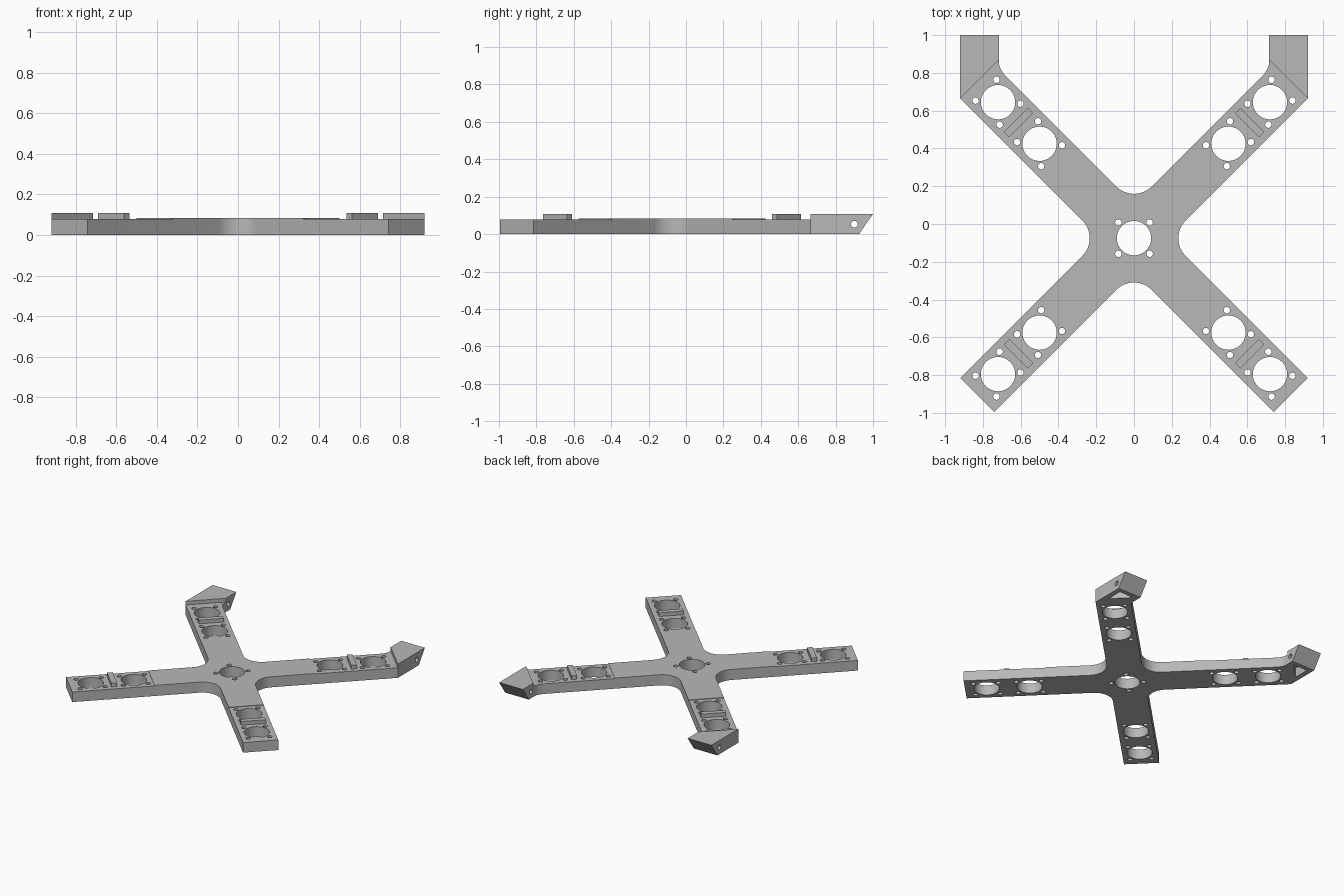
import bpy, bmesh, math
from mathutils import Matrix, Vector

cube = bpy.data.objects.get("Cube")
if cube:
    bpy.data.objects.remove(cube, do_unlink=True)

GREY = (0.48, 0.48, 0.48, 1)
grey = bpy.data.materials.new("light_grey")
grey.use_nodes = True
grey.diffuse_color = GREY
grey.node_tree.nodes["Principled BSDF"].inputs["Base Color"].default_value = GREY

HUB = Matrix.Translation((0, -0.075, 0))
ARM_LEN, HALF, FILLET = 1.174, 0.127, 0.133
TOP, PAD_TOP, BRACKET_TOP = 0.083, 0.079, 0.108
ARMS = [HUB @ Matrix.Rotation(math.radians(45 + 90 * i), 4, 'Z') for i in range(4)]


def prism(bm, points, z0, z1, matrix=Matrix()):
    """Extrude a flat outline between two heights; returns bottom and top verts."""
    low = [bm.verts.new(matrix @ Vector((x, y, z0))) for x, y in points]
    high = [bm.verts.new(matrix @ Vector((x, y, z1))) for x, y in points]
    bm.faces.new(low[::-1])
    bm.faces.new(high)
    for i in range(len(low)):
        j = (i + 1) % len(low)
        bm.faces.new((low[i], low[j], high[j], high[i]))
    return low, high


def rect(x0, x1, half):
    return [(x0, -half), (x1, -half), (x1, half), (x0, half)]


def drill(bm, radius, matrix, depth=0.4):
    bmesh.ops.create_cone(bm, cap_ends=True, segments=40, radius1=radius,
                          radius2=radius, depth=depth, matrix=matrix)


def finish(name, bm):
    bmesh.ops.recalc_face_normals(bm, faces=bm.faces)
    mesh = bpy.data.meshes.new(name)
    bm.to_mesh(mesh)
    bm.free()
    obj = bpy.data.objects.new(name, mesh)
    bpy.context.collection.objects.link(obj)
    mesh.materials.append(grey)
    return obj


def cut(obj, bm):
    """Subtract the cutter mesh from the object and discard the cutter."""
    cutter = finish("cutter", bm)
    cutter.hide_render = True
    mod = obj.modifiers.new("cut", 'BOOLEAN')
    mod.operation, mod.solver, mod.object = 'DIFFERENCE', 'EXACT', cutter
    graph = bpy.context.evaluated_depsgraph_get()
    mesh = bpy.data.meshes.new_from_object(obj.evaluated_get(graph))
    obj.modifiers.clear()
    obj.data = mesh
    bpy.data.objects.remove(cutter, do_unlink=True)


def smooth(obj):
    bpy.ops.object.select_all(action='DESELECT')
    obj.select_set(True)
    bpy.context.view_layer.objects.active = obj
    bpy.ops.object.shade_smooth_by_angle(angle=math.radians(30))


# Cross-shaped frame with rounded inner corners
outline = []
corner = HALF + FILLET
for arm in ARMS:
    local = [(ARM_LEN, -HALF), (ARM_LEN, HALF)]
    for step in range(13):
        a = math.radians(270 - 90 * step / 12)
        local.append((corner + FILLET * math.cos(a), corner + FILLET * math.sin(a)))
    outline += [tuple((arm @ Vector((x, y, 0)))[:2]) for x, y in local]
bm = bmesh.new()
prism(bm, outline, 0, TOP)
frame = finish("cross_frame", bm)

# Shallow step along the outer part of each arm
bm = bmesh.new()
for arm in ARMS:
    prism(bm, rect(0.58, 1.3, 0.2), PAD_TOP, 0.2, arm)
cut(frame, bm)

# Large bores and screw holes
bm = bmesh.new()
drill(bm, 0.091, HUB)
for arm in ARMS:
    drill(bm, 0.017, arm @ Matrix.Translation((0.117, 0, 0)))
    for centre in (0.707, 1.018):
        drill(bm, 0.091, arm @ Matrix.Translation((centre, 0, 0)))
        for sx in (-1, 1):
            for sy in (-1, 1):
                drill(bm, 0.017, arm @ Matrix.Translation((centre + sx * 0.09, sy * 0.078, 0)))
cut(frame, bm)
smooth(frame)

# Raised rib between the two bores of each arm
for i, arm in enumerate(ARMS):
    bm = bmesh.new()
    prism(bm, rect(0.845, 0.885, 0.09), PAD_TOP - 0.004, BRACKET_TOP, arm)
    finish(f"arm_rib_{i + 1}", bm)

# Rear brackets with a slanted back, an underside pocket and a cross pin hole
for side, name in ((1, "left"), (-1, "right")):
    mirror = Matrix.Diagonal((side, 1, 1, 1))
    bm = bmesh.new()
    low, high = prism(bm, [(0.92, 0.665), (0.92, 1), (0.715, 1), (0.715, 0.87)],
                      0, BRACKET_TOP, mirror)
    for v in low[1:3]:
        v.co.y = 0.925
    bracket = finish(f"{name}_rear_bracket", bm)

    bm = bmesh.new()
    prism(bm, [(0.88, 0.765), (0.88, 0.89), (0.755, 0.89)], -0.1, 0.075, mirror)
    cut(bracket, bm)
    bm = bmesh.new()
    drill(bm, 0.018, Matrix.Translation((side * 0.82, 0.9, 0.053))
          @ Matrix.Rotation(math.pi / 2, 4, 'Y'))
    cut(bracket, bm)
    smooth(bracket)

    # Rounded web in the inner angle
    bm = bmesh.new()
    prism(bm, [(0.74, 0.845), (0.715, 0.87), (0.715, 0.855), (0.713, 0.838),
               (0.707, 0.822), (0.69, 0.795)], 0, PAD_TOP, mirror)
    finish(f"{name}_bracket_web", bm)
